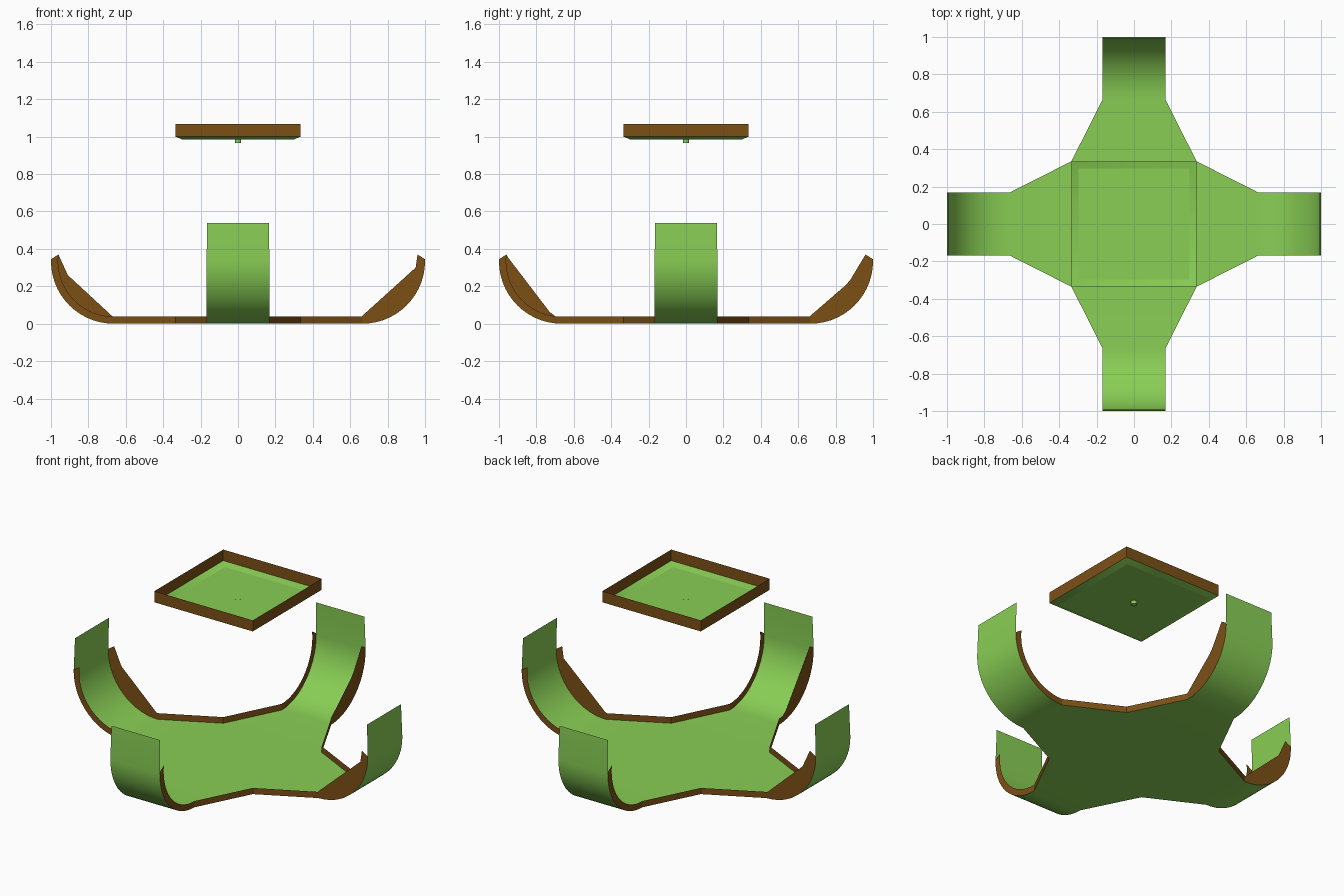
import bpy, bmesh
from math import sin, cos, pi, radians
from mathutils import Matrix, Vector

if "Cube" in bpy.data.objects:
    bpy.data.objects.remove(bpy.data.objects["Cube"])


def material(name, rgb):
    m = bpy.data.materials.new(name)
    m.diffuse_color = (*rgb, 1)
    m.use_nodes = True
    m.node_tree.nodes["Principled BSDF"].inputs["Base Color"].default_value = m.diffuse_color
    return m


GREEN = material("green", (0.25, 0.62, 0.09))
BROWN = material("brown", (0.20, 0.08, 0.008))


def make(name, faces, mat, smooth=False):
    """Build a sheet object from polygons, welding shared points."""
    bm = bmesh.new()
    for f in faces:
        bm.faces.new([bm.verts.new(p) for p in f])
    bmesh.ops.remove_doubles(bm, verts=bm.verts, dist=1e-4)
    me = bpy.data.meshes.new(name)
    bm.to_mesh(me)
    bm.free()
    me.materials.append(mat)
    ob = bpy.data.objects.new(name, me)
    bpy.context.collection.objects.link(ob)
    if smooth:
        bpy.ops.object.select_all(action='DESELECT')
        ob.select_set(True)
        bpy.context.view_layer.objects.active = ob
        bpy.ops.object.shade_smooth_by_angle(angle=radians(35))
    return ob


S, W, B, H = 0.335, 0.168, 0.665, 0.038   # centre half, arm half width, bend start, rim height
R = 1 - B
N = 14
arc = [(B + R * sin(i / N * pi / 2), R - R * cos(i / N * pi / 2)) for i in range(N + 1)]
ri = R - H
inner = [(B + ri * sin(i / N * pi / 2), R - ri * cos(i / N * pi / 2)) for i in range(N + 1)]

# Base floor: square centre
make("base_floor", [[(-S, -S, 0), (S, -S, 0), (S, S, 0), (-S, S, 0)]], GREEN)

# Straight inner edges of the filled rim webs, one per arm
webs = [[(0.66, H), (0.95, 0.30)], [(0.66, H), (0.87, 0.22)],
        [(0.67, H), (0.91, 0.26)], [(0.71, H), (0.96, 0.365)]]

for k, name in enumerate(("right", "back", "left", "front")):
    rot = Matrix.Rotation(k * pi / 2, 3, 'Z')

    def turn(faces):
        return [[rot @ Vector(p) for p in f] for f in faces]

    # Curled arm: taper, quarter bend, upright tip
    rows = [(S, 0, S)] + [(x, z, W) for x, z in arc] + [(0.993, 0.538, W - 0.003)]
    arm = [[(a[0], -a[2], a[1]), (b[0], -b[2], b[1]), (b[0], b[2], b[1]), (a[0], a[2], a[1])]
           for a, b in zip(rows, rows[1:])]
    make(name + "_arm", turn(arm), GREEN, True)

    # Low rim along the taper and a curved band up both sides of the bend
    rim = []
    for s in (-1, 1):
        rim.append([(S, s * S, 0), (B, s * W, 0), (B, s * W, H), (S, s * S, H)])
        outer_pts = arc + [(0.999, 0.345)]
        inner_pts = inner + [(0.96, 0.37)]
        for i in range(N + 1):
            q = (outer_pts[i], outer_pts[i + 1], inner_pts[i + 1], inner_pts[i])
            rim.append([(x, s * W, z) for x, z in q])
    make(name + "_arm_rim", turn(rim), BROWN)

    # Filled web on one side of the bend
    side = -W
    chord = webs[k]
    web = chord + [(0.96, 0.37)] + inner[::-1]
    bm_faces = []
    a, b = Vector(chord[0]), Vector(chord[1])
    for i in range(N):
        p0, p1 = a.lerp(b, i / N), a.lerp(b, (i + 1) / N)
        q = (inner[i], inner[i + 1], p1, p0)
        bm_faces.append([(x, side, z) for x, z in q])
    bm_faces.append([(x, side, z) for x, z in (inner[-1], (0.96, 0.37), chord[1])]
                    if chord[1][1] < 0.36 else [(x, side, z) for x, z in (inner[-1], (0.96, 0.37), (0.955, 0.36))])
    make(name + "_arm_web", turn(bm_faces), BROWN)


def ring(h, z):
    return [(-h, -h, z), (h, -h, z), (h, h, z), (-h, h, z)]


def bands(a, b):
    n = len(a)
    return [[a[i], a[(i + 1) % n], b[(i + 1) % n], b[i]] for i in range(n)]


# Floating tray: shallow dished floor and upright walls
make("tray_floor", bands(ring(S, 1.0), ring(0.298, 0.985)) + [ring(0.298, 0.985)[::-1]], GREEN, True)
make("tray_wall", bands(ring(S, 1.0), ring(S, 1.068)), BROWN)


# Small peg below the tray, with its round top showing on the tray floor
def circle(z, r=0.017, n=16):
    return [(r * cos(2 * pi * i / n), r * sin(2 * pi * i / n), z) for i in range(n)]


make("tray_peg", bands(circle(0.965), circle(0.986)) + [circle(0.965)[::-1], circle(0.986)], GREEN, True)
